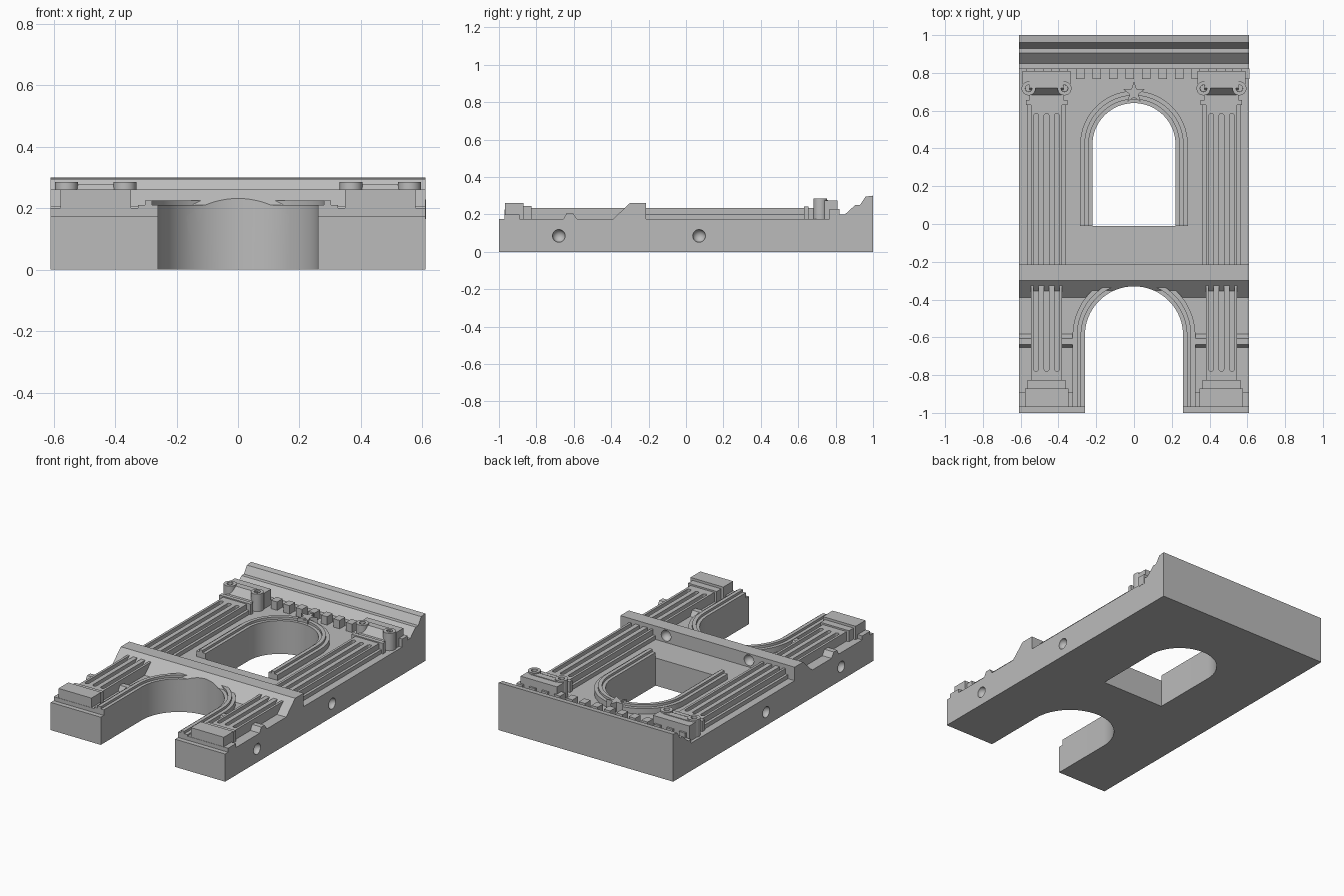
import bpy, bmesh, math
from mathutils import Vector

if "Cube" in bpy.data.objects:
    bpy.data.objects.remove(bpy.data.objects["Cube"])

stone = bpy.data.materials.new("grey stone")
stone.use_nodes = True
stone.diffuse_color = (0.5, 0.5, 0.5, 1)
stone.node_tree.nodes["Principled BSDF"].inputs["Base Color"].default_value = (0.5, 0.5, 0.5, 1)

BASE = 0.175      # top of the plain wall
COL_X = 0.463     # column centre line
SHAFT = 0.235     # top of the column shafts


def finish(name, bm):
    bmesh.ops.recalc_face_normals(bm, faces=bm.faces)
    mesh = bpy.data.meshes.new(name)
    bm.to_mesh(mesh)
    bm.free()
    mesh.materials.append(stone)
    obj = bpy.data.objects.new(name, mesh)
    bpy.context.collection.objects.link(obj)
    return obj


def extrude(name, points, shift):
    """Closed outline of 3D points swept along a vector."""
    bm = bmesh.new()
    face = bm.faces.new([bm.verts.new(p) for p in points])
    out = bmesh.ops.extrude_face_region(bm, geom=[face])
    moved = [v for v in out["geom"] if isinstance(v, bmesh.types.BMVert)]
    bmesh.ops.translate(bm, verts=moved, vec=Vector(shift))
    return finish(name, bm)


def prism(name, outline, z0, z1):
    return extrude(name, [(x, y, z0) for x, y in outline], (0, 0, z1 - z0))


def moulding(name, profile, x0, x1):
    return extrude(name, [(x0, y, z) for y, z in profile], (x1 - x0, 0, 0))


def box(name, x, half, y0, y1, top, bottom=BASE - 0.01):
    outline = [(x - half, y0), (x + half, y0), (x + half, y1), (x - half, y1)]
    return prism(name, outline, bottom, top)


def ball(x, y, z, r):
    bm = bmesh.new()
    bmesh.ops.create_uvsphere(bm, u_segments=32, v_segments=16, radius=r)
    bmesh.ops.translate(bm, verts=bm.verts, vec=Vector((x, y, z)))
    return finish("hole_cutter", bm)


def arch(r, cy, foot, n=40):
    """Round-headed outline from the right foot over to the left foot."""
    arc = [(r * math.cos(math.pi * i / n), cy + r * math.sin(math.pi * i / n)) for i in range(n + 1)]
    return [(r, foot)] + arc + [(-r, foot)]


def cut(obj, cutters):
    for c in cutters:
        c.hide_render = True
        mod = obj.modifiers.new("cut", "BOOLEAN")
        mod.operation = "DIFFERENCE"
        mod.solver = "EXACT"
        mod.object = c
        bpy.context.view_layer.objects.active = obj
        bpy.ops.object.modifier_apply(modifier=mod.name)
        bpy.data.objects.remove(c)


def smooth(obj):
    bpy.ops.object.select_all(action="DESELECT")
    obj.select_set(True)
    bpy.context.view_layer.objects.active = obj
    bpy.ops.object.shade_smooth_by_angle(angle=math.radians(30))


# Wall slab with both cornices in one side profile
wall = moulding("wall_slab", [
    (-1, 0), (1, 0), (1, 0.3), (0.96, 0.295), (0.93, 0.25), (0.905, 0.25),
    (0.85, 0.2), (0.82, 0.2), (0.82, BASE), (-0.215, BASE), (-0.215, 0.26),
    (-0.3, 0.26), (-0.39, BASE), (-1, BASE)], -0.61, 0.61)
DOOR = (0.26, -0.59)
WINDOW = (0.22, 0.42)
cutters = [prism("door_cutter", arch(*DOOR, -1.1), -0.1, 0.5),
           prism("window_cutter", arch(*WINDOW, -0.01), -0.1, 0.5)]
for s in (-1, 1):
    cutters += [ball(s * 0.61, y, 0.085, 0.034) for y in (-0.68, 0.07)]
    cutters.append(ball(s * 0.29, -0.215, 0.218, 0.034))
cut(wall, cutters)
smooth(wall)

# Stepped trims around both openings
for label, (r, cy), foot, steps in (
        ("door", DOOR, -0.97, (0, 0.02, 0.043, 0.065)),
        ("window", WINDOW, -0.01, (0, 0.02, 0.043, 0.065))):
    for i, top in enumerate((0.21, 0.225, 0.21)):
        outline = arch(r + steps[i + 1], cy, foot) + arch(r + steps[i], cy, foot)[::-1]
        smooth(prism(f"{label}_trim_{i + 1}", outline, BASE - 0.01, top))

# Star keystone
star = []
for i in range(10):
    a = math.pi / 2 + i * math.pi / 5
    r = 0.024 if i % 2 else 0.06
    star.append((r * math.cos(a), 0.695 + r * math.sin(a)))
prism("star_keystone", star, BASE - 0.01, SHAFT)

# Dentil row
for i in range(-3, 11):
    box(f"dentil_{i + 4}", -0.285 + 0.0875 * i, 0.022, 0.767, 0.822, 0.228)


def slot(x, y0, y1, r=0.013):
    half = [(math.cos(math.pi * i / 8) * r, math.sin(math.pi * i / 8) * r) for i in range(9)]
    outline = [(x + a, y1 - r + b) for a, b in half] + [(x - a, y0 + r - b) for a, b in half]
    return prism("flute_cutter", outline, 0.208, 0.3)


def shaft(name, x, y0, y1, f0, f1):
    obj = box(name, x, 0.083, y0, y1, SHAFT)
    cut(obj, [slot(x + d, f0, f1) for d in (-0.055, 0, 0.055)])
    smooth(obj)


for s, side in ((-1, "right"), (1, "left")):
    x = s * COL_X

    # Fluted shafts
    shaft(f"{side}_upper_shaft", x, -0.22, 0.64, -0.3, 0.585)
    box(f"{side}_upper_pilaster", x, 0.1, -0.22, 0.64, 0.2)
    shaft(f"{side}_lower_shaft", x, -0.84, -0.3, -0.78, -0.2)

    # Column foot
    box(f"{side}_base_course", s * 0.457, 0.153, -0.97, -0.89, 0.2)
    box(f"{side}_plinth", x, 0.115, -0.968, -0.87, 0.26)
    box(f"{side}_plinth_step", x, 0.1, -0.87, -0.825, 0.245)

    # Band across the pier
    moulding(f"{side}_pier_band", [(-0.655, BASE - 0.01), (-0.655, BASE), (-0.638, 0.207), (-0.605, 0.207),
                                   (-0.583, BASE), (-0.583, BASE - 0.01)], s * 0.32, s * 0.61)

    # Capital
    box(f"{side}_neck_ring", x, 0.11, 0.63, 0.656, 0.242)
    box(f"{side}_neck", x, 0.09, 0.656, 0.685, SHAFT)
    moulding(f"{side}_capital_wedge", [(0.683, BASE), (0.683, SHAFT), (0.72, 0.278), (0.76, 0.278),
                                       (0.76, BASE)], x - 0.09, x + 0.09)
    box(f"{side}_abacus", x, 0.127, 0.74, 0.81, 0.274)
    for d, place in ((-0.095, "west"), (0.095, "east")):
        bm = bmesh.new()
        bmesh.ops.create_cone(bm, cap_ends=True, segments=32, radius1=0.037, radius2=0.037, depth=0.11)
        bmesh.ops.translate(bm, verts=bm.verts, vec=Vector((x + d, 0.718, 0.23)))
        cap = max(bm.faces, key=lambda f: f.calc_center_median().z)
        bmesh.ops.inset_individual(bm, faces=[cap], thickness=0.019)
        bmesh.ops.inset_individual(bm, faces=[cap], thickness=0.0005, depth=-0.02)
        smooth(finish(f"{side}_{place}_volute", bm))
